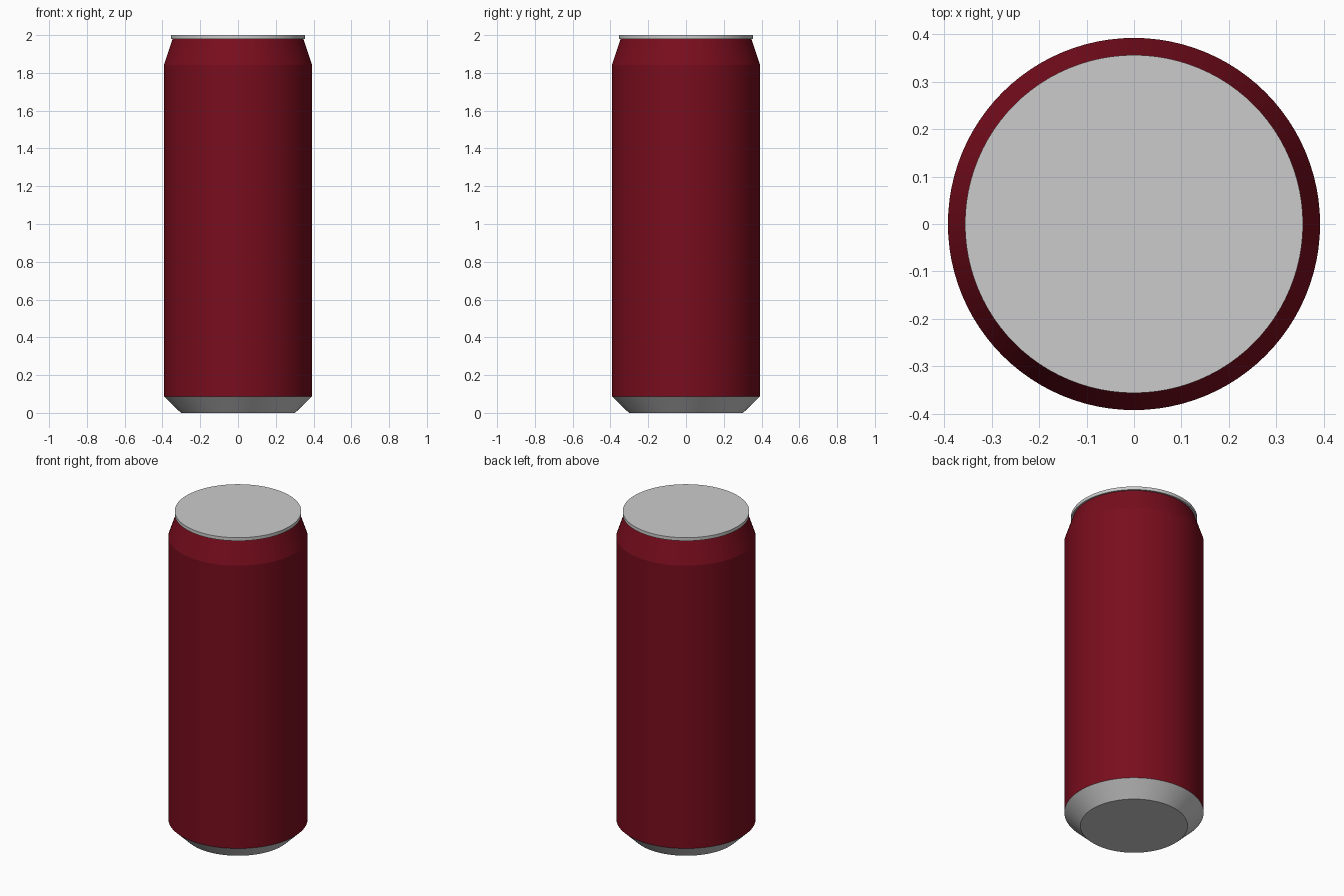
import bpy, bmesh, math

if "Cube" in bpy.data.objects:
    bpy.data.objects.remove(bpy.data.objects["Cube"])

SIDES = 96


def lathe(name, profile, color=None):
    """Closed solid of revolution from (radius, z) points, bottom to top."""
    bm = bmesh.new()
    rings = []
    for r, z in profile:
        rings.append([bm.verts.new((r * math.cos(2 * math.pi * i / SIDES),
                                    r * math.sin(2 * math.pi * i / SIDES), z))
                      for i in range(SIDES)])
    for low, high in zip(rings, rings[1:]):
        for i in range(SIDES):
            j = (i + 1) % SIDES
            bm.faces.new((low[i], low[j], high[j], high[i]))
    bm.faces.new(rings[0][::-1])
    bm.faces.new(rings[-1])
    mesh = bpy.data.meshes.new(name)
    bm.to_mesh(mesh)
    bm.free()
    obj = bpy.data.objects.new(name, mesh)
    bpy.context.collection.objects.link(obj)
    if color:
        mat = bpy.data.materials.new(name + "_paint")
        mat.diffuse_color = color
        mat.use_nodes = True
        mat.node_tree.nodes["Principled BSDF"].inputs["Base Color"].default_value = mat.diffuse_color
        mesh.materials.append(mat)
    bpy.ops.object.select_all(action='DESELECT')
    obj.select_set(True)
    bpy.context.view_layer.objects.active = obj
    bpy.ops.object.shade_smooth_by_angle(angle=math.radians(15))
    return obj


# Bare metal tapered base
lathe("can_base", [(0.302, 0), (0.392, 0.087)])

# Painted body with sloped shoulder
lathe("can_body", [(0.392, 0.087), (0.392, 1.843), (0.346, 1.98)],
      (0.19, 0.004, 0.012, 1))

# Flat metal lid overhanging the neck
lathe("can_lid", [(0.356, 1.98), (0.356, 2.0)])
